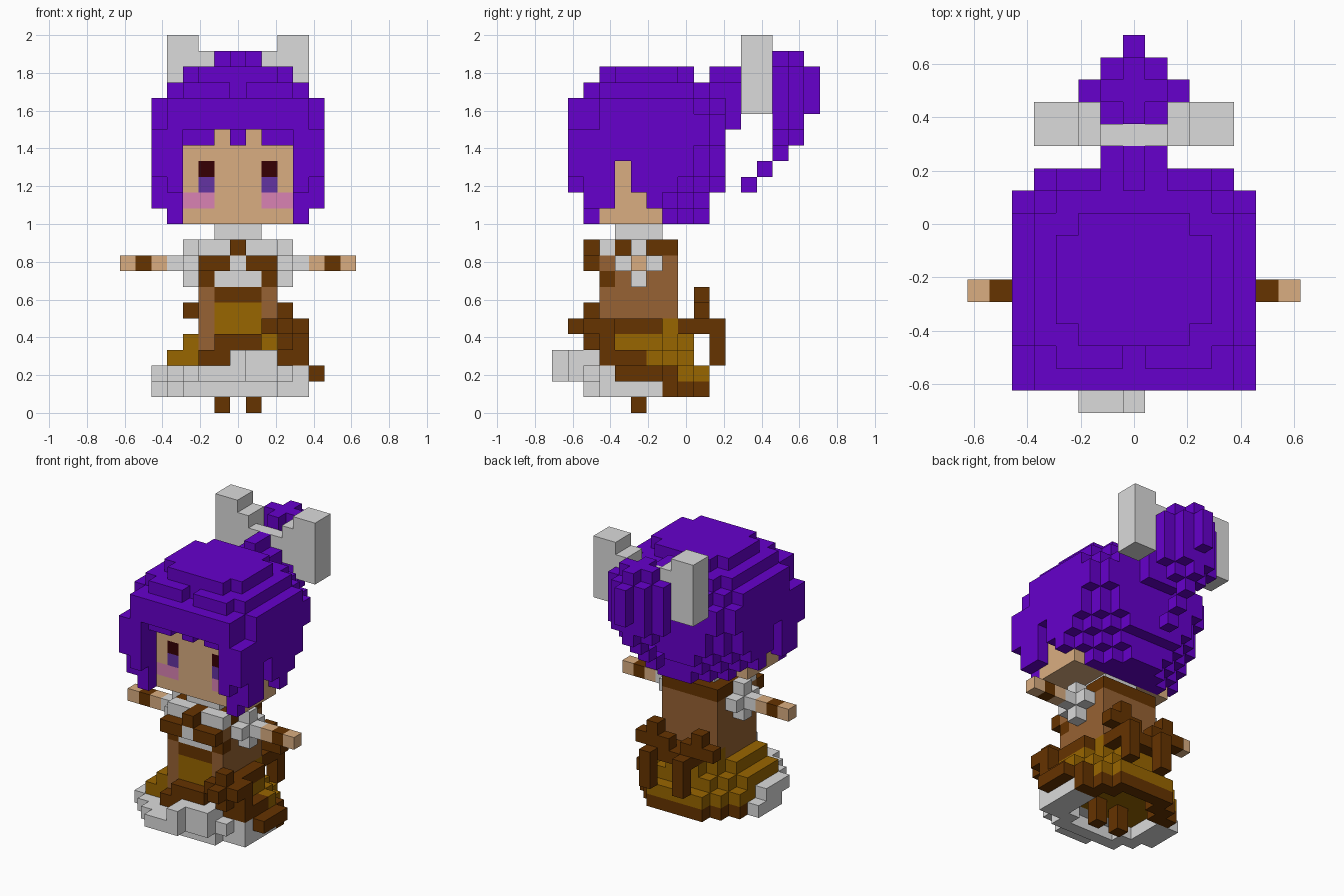
import bpy
import bmesh
from mathutils import Vector

if "Cube" in bpy.data.objects:
    bpy.data.objects.remove(bpy.data.objects["Cube"], do_unlink=True)

U = 1 / 12          # edge length of one block
cells = {}          # (x, y, z) block -> part name
colours = {}        # part name -> material


def material(name, hex_code):
    rgb = [int(hex_code[i:i + 2], 16) / 255 for i in (0, 2, 4)]
    lin = [c / 12.92 if c <= 0.04045 else ((c + 0.055) / 1.055) ** 2.4 for c in rgb]
    m = bpy.data.materials.new(name)
    m.use_nodes = True
    m.diffuse_color = (*lin, 1)
    bsdf = next(n for n in m.node_tree.nodes if n.type == 'BSDF_PRINCIPLED')
    bsdf.inputs["Base Color"].default_value = (*lin, 1)
    return m


def part(name, mat, boxes=(), mirrored=()):
    """Fill inclusive block ranges (x0, x1, y0, y1, z0, z1); later parts win."""
    colours[name] = mat
    flipped = [(-b[1], -b[0], *b[2:]) for b in mirrored]
    for x0, x1, y0, y1, z0, z1 in [*boxes, *mirrored, *flipped]:
        for x in range(x0, x1 + 1):
            for y in range(y0, y1 + 1):
                for z in range(z0, z1 + 1):
                    cells[x, y, z] = name


def rounded_back(z, y0, y1, reach, widest):
    """One layer whose rows narrow by a block per step towards the back."""
    rows = [(y, min(widest, reach - y)) for y in range(y0, y1 + 1)]
    return [(-w, w, y, y, z, z) for y, w in rows]


def build(name):
    """Make one object from the exposed sides of a part's blocks."""
    bm = bmesh.new()
    for cell in [c for c, n in cells.items() if n == name]:
        centre = Vector((cell[0], cell[1], cell[2] + 0.5))
        for axis in range(3):
            for sign in (-1, 1):
                near = list(cell)
                near[axis] += sign
                if tuple(near) in cells:
                    continue
                n, a, b = Vector(), Vector(), Vector()
                n[axis], a[(axis + 1) % 3], b[(axis + 2) % 3] = sign / 2, sign / 2, 0.5
                corners = (n - a - b, n + a - b, n + a + b, n - a + b)
                bm.faces.new([bm.verts.new((centre + c) * U) for c in corners])
    bmesh.ops.remove_doubles(bm, verts=bm.verts, dist=0.001)
    bmesh.ops.dissolve_limit(bm, angle_limit=0.01, verts=bm.verts, edges=bm.edges)
    mesh = bpy.data.meshes.new(name)
    bm.to_mesh(mesh)
    bm.free()
    mesh.materials.append(colours[name])
    bpy.context.collection.objects.link(bpy.data.objects.new(name, mesh))


purple = material("hair purple", "6600CC")
grey = material("cloth light grey", "DBDBDB")
tan = material("skin tan", "DAAE81")
dark = material("leather dark brown", "663300")
brown = material("dress brown", "976233")
olive = material("skirt olive", "996600")
black = material("eye dark", "360004")
violet = material("iris violet", "6433A2")
pink = material("blush pink", "DA82B4")

# Legs and layered skirt
part("legs", dark, mirrored=[(1, 1, -3, -3, 0, 1)])
part("overskirt", olive, [*rounded_back(2, -4, 1, 3, 4), *rounded_back(3, -5, 0, 2, 4),
                          *rounded_back(4, -5, 0, 1, 3)])
part("skirt_back_hem", dark, [(-2, 2, 1, 1, 1, 1), (5, 5, -4, -2, 2, 2), (4, 4, -4, -1, 2, 2)],
     mirrored=[(2, 3, 0, 0, 1, 1), (3, 4, -1, -1, 1, 1)])
part("petticoat", grey, [(-3, 2, -6, -6, 1, 1), (-4, -3, -5, -5, 1, 1), (2, 4, -5, -5, 1, 1),
                         (-5, -4, -4, -2, 1, 1), (3, 4, -4, -2, 1, 1),
                         (-2, 0, -8, -8, 2, 2), (-3, 2, -7, -7, 2, 2), (-4, 3, -6, -6, 2, 2),
                         (-5, 4, -5, -5, 2, 2), (-5, -5, -4, -3, 2, 2),
                         (0, 0, -8, -8, 3, 3), (0, 2, -7, -5, 3, 3)])

# Torso
part("dress", brown, [(-2, 2, -5, -1, 5, 9), (-2, -2, -5, -5, 4, 4)])
part("apron_panel", olive, [(-1, 1, -5, -5, 5, 6), (-2, 2, -1, -1, 5, 5)])
part("bodice_belt", dark, [(-1, 1, -5, -5, 7, 7)], mirrored=[(2, 2, -5, -5, 8, 8)])
part("shoulder_yoke", dark, [(-2, 2, -5, -1, 10, 10)])
part("blouse", grey, [(-1, 1, -5, -5, 8, 9), (0, 0, -6, -6, 9, 9)])
part("collar", grey, [(-1, 1, -4, -2, 11, 11)], mirrored=[(1, 2, -5, -5, 10, 10)])
part("neck_bow", dark, [(0, 0, -6, -6, 10, 10)], mirrored=[(1, 2, -6, -6, 9, 9)])

# Waist drape, hip flower and back bow
part("waist_drape", dark, [(-1, 1, -6, -5, 4, 4), (-2, -1, -6, -5, 3, 3), (3, 3, -5, -5, 3, 4),
                           (3, 4, -4, -3, 3, 3), (3, 3, -4, -2, 5, 5)])
part("hip_flower", dark, [(2, 4, -6, -6, 5, 5), (3, 3, -7, -5, 5, 5),
                          (3, 3, -6, -6, 4, 6), (4, 4, -5, -5, 3, 5)])
part("back_bow", dark, [(-1, 2, 0, 1, 5, 5), (-1, -1, 2, 2, 3, 5), (2, 2, 2, 2, 3, 5)],
     mirrored=[(1, 3, 1, 1, 6, 6), (2, 2, 1, 1, 7, 7)])

# Arms
part("sleeves", grey, mirrored=[(3, 4, -3, -3, 9, 9), (3, 3, -4, -2, 9, 9), (3, 3, -3, -3, 8, 10)])
part("arms", tan, mirrored=[(5, 7, -3, -3, 9, 9)])
part("wrist_bands", dark, mirrored=[(6, 6, -3, -3, 9, 9)])

# Hair cap: layers from the nape to the crown
part("hair", purple, [
    *rounded_back(12, -1, 1, 2, 3), *rounded_back(13, -2, 1, 3, 5), *rounded_back(14, -3, 2, 4, 5),
    *rounded_back(15, -3, 2, 5, 5), *rounded_back(16, -5, 2, 5, 5), *rounded_back(17, -5, 2, 6, 5),
    (-5, 5, -5, 0, 18, 19), (-4, 4, -7, 1, 18, 19), (-5, 5, 1, 1, 18, 18),
    (-4, 4, 2, 2, 18, 18), (-3, 3, 2, 2, 19, 19),
    (-3, 3, -5, 1, 20, 20), (-4, 4, -5, 0, 20, 20),
    (-3, 3, -4, -1, 21, 21), (-2, 2, -5, 0, 21, 21),
    (-1, 1, 2, 3, 18, 20), (0, 0, 2, 3, 21, 21), (0, 0, -6, -6, 17, 17)],
    mirrored=[(1, 3, -6, -6, 20, 20)])
part("side_locks", purple, mirrored=[(4, 4, -6, -6, 12, 17), (4, 5, -6, -5, 13, 17),
                                     (4, 5, -7, -7, 15, 17), (4, 4, -7, -7, 14, 14),
                                     (2, 3, -6, -6, 17, 17)])
part("ponytail", purple, [(-1, 1, 5, 5, 20, 20), (0, 0, 5, 5, 20, 22),
                          (-1, 1, 6, 6, 17, 22), (-1, 1, 7, 7, 18, 21),
                          (0, 0, 7, 7, 17, 22), (-2, 2, 6, 6, 18, 21), (0, 0, 8, 8, 19, 21),
                          (0, 0, 6, 6, 16, 16), (0, 0, 5, 5, 15, 15), (0, 0, 4, 4, 14, 14)])
part("hair_bow", grey, [(-1, 1, 4, 4, 21, 21)],
     mirrored=[(3, 4, 4, 5, 19, 23), (2, 2, 4, 5, 20, 22)])

# Head and face
part("head", tan, [(-3, 3, -5, -2, 12, 17)],
     mirrored=[(4, 4, -5, -2, 12, 12), (4, 4, -4, -3, 13, 13), (4, 4, -4, -4, 14, 15)])
part("eyes", black, mirrored=[(2, 2, -5, -5, 15, 15)])
part("irises", violet, mirrored=[(2, 2, -5, -5, 14, 14)])
part("blush", pink, mirrored=[(2, 3, -5, -5, 13, 13)])

for part_name in colours:
    build(part_name)
